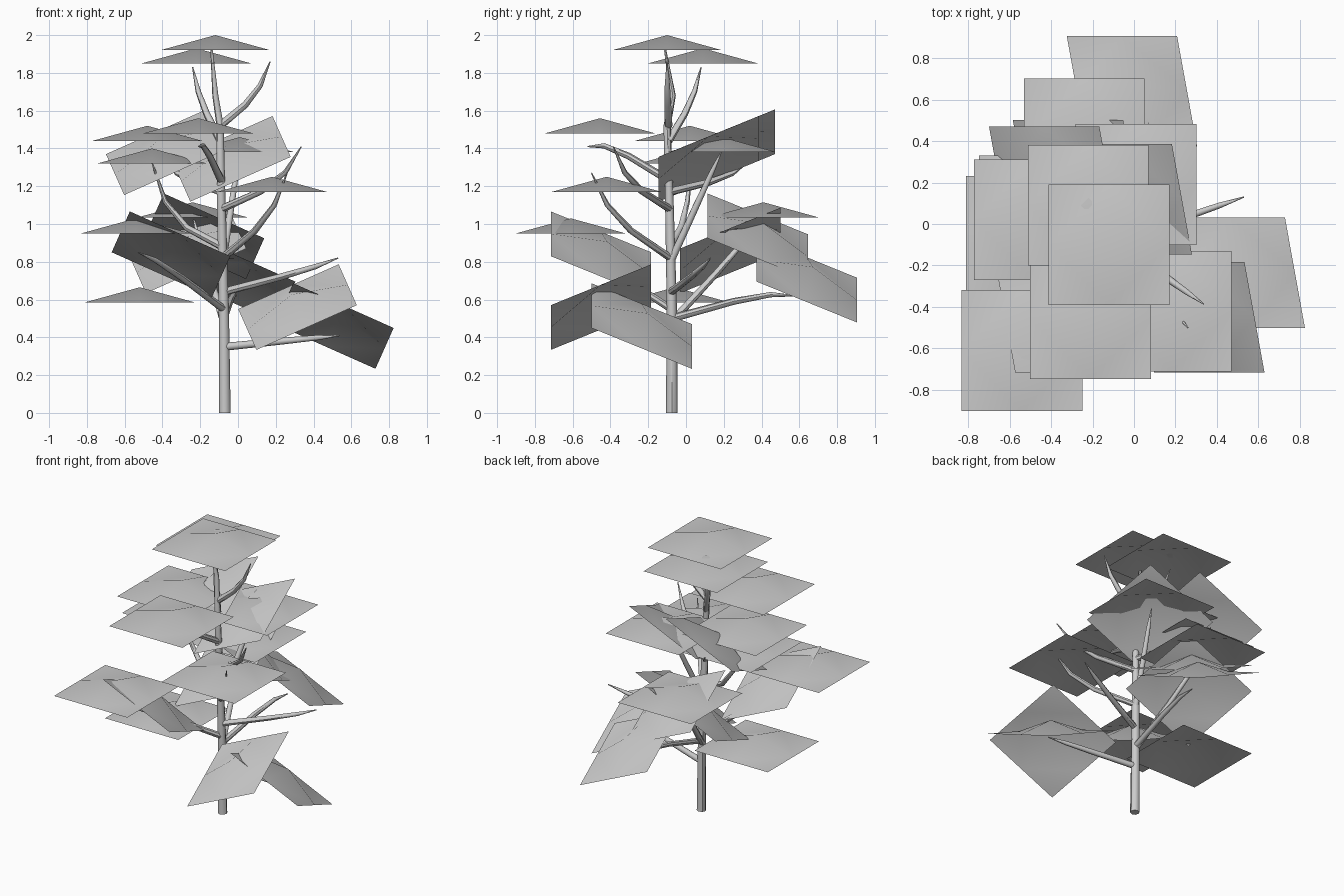
import bpy, math
from mathutils import Vector, Matrix

if "Cube" in bpy.data.objects:
    bpy.data.objects.remove(bpy.data.objects["Cube"])

HALF, RISE, TILT = 0.291, 0.08, math.radians(24)


def limb(name, points, radii):
    """Tapered eight-sided tube through the points."""
    cu = bpy.data.curves.new(name, 'CURVE')
    cu.dimensions = '3D'
    cu.bevel_depth = 1.0
    cu.bevel_resolution = 2
    cu.use_fill_caps = True
    sp = cu.splines.new('POLY')
    sp.points.add(len(points) - 1)
    for p, co, r in zip(sp.points, points, radii):
        p.co = (*co, 1)
        p.radius = r
    ob = bpy.data.objects.new(name, cu)
    bpy.context.collection.objects.link(ob)
    bpy.ops.object.select_all(action='DESELECT')
    ob.select_set(True)
    bpy.context.view_layer.objects.active = ob
    bpy.ops.object.convert(target='MESH')
    bpy.ops.object.shade_smooth_by_angle(angle=math.radians(45))


def branch(name, z, end, sag):
    """Limb from the trunk at height z to its tip, hanging by sag."""
    start, end = Vector((-.065 - .02 * z, -.07 - .015 * z, z)), Vector(end)
    drop = Vector((0, 0, sag))
    points = [start, start.lerp(end, .5) - drop, start.lerp(end, .8) - drop, end]
    limb(name, points, [.021, .018, .014, .003])


def leaf_card(name, centre, tilt):
    """Square sheet of 2 x 2 cells with the middle point raised."""
    rot = Matrix.Rotation(-tilt * TILT, 3, 'Y') @ Matrix.Rotation(tilt * TILT, 3, 'X')

    def at(i, j):
        return rot @ Vector((i * HALF, j * HALF, 0 if i or j else RISE)) + Vector(centre)

    verts, faces = [], []
    for sx in (-1, 1):
        for sy in (-1, 1):
            n = len(verts)
            ring = [at(0, 0), at(sx, 0), at(sx, sy), at(0, sy)]
            verts += ring if sx * sy > 0 else [ring[0], ring[3], ring[2], ring[1]]
            faces += [(n, n + 1, n + 3), (n + 1, n + 2, n + 3)]
    me = bpy.data.meshes.new(name)
    me.from_pydata(verts, [], faces)
    bm_merge(me)
    for p in me.polygons:
        p.use_smooth = True
    bpy.context.collection.objects.link(bpy.data.objects.new(name, me))


def bm_merge(me):
    """Joins the corners shared by neighbouring cells."""
    import bmesh
    bm = bmesh.new()
    bm.from_mesh(me)
    bmesh.ops.remove_doubles(bm, verts=bm.verts, dist=.001)
    bm.to_mesh(me)
    bm.free()


# Trunk
limb("trunk",
     [(-.07, -.075, 0), (-.075, -.075, .55), (-.09, -.09, 1.2), (-.095, -.1, 1.52),
      (-.12, -.07, 1.68), (-.14, -.11, 1.92)],
     [.031, .027, .022, .019, .016, .006])

# Branches: height on the trunk, tip, sag
branch("low_right_branch", .35, (.54, -.23, .41), 0)
branch("side_right_branch", .64, (.53, .13, .82), .01)
branch("front_right_branch", 1.08, (.335, -.385, 1.41), .07)
branch("lower_front_branch", .82, (.26, -.5, 1.27), .08)
branch("upper_front_branch", 1.23, (-.21, -.52, 1.41), -.04)
branch("top_right_branch", 1.52, (.17, -.1, 1.86), .06)
branch("top_left_branch", 1.44, (-.24, .08, 1.83), .05)
branch("upper_back_branch", 1.17, (-.38, .33, 1.33), .03)
branch("back_left_branch", .48, (-.24, .41, 1.05), .02)
branch("low_back_branch", .5, (-.01, .58, .62), -.03)
branch("upright_branch", .8, (.01, .19, 1.39), 0)
branch("upper_left_branch", .88, (-.46, .03, 1.34), .13)
branch("front_left_branch", .55, (-.53, -.6, .85), -.02)

# Leaf sheets: level ones
level = [(-.12, -.1, 1.92), (-.22, .09, 1.85), (-.48, .02, 1.44), (-.21, -.455, 1.48),
         (-.455, .04, 1.32), (.01, .19, 1.38), (.18, -.42, 1.17), (-.54, -.61, .95),
         (-.24, .41, 1.035), (-.52, -.06, .585)]
for n, c in enumerate(level, 1):
    leaf_card(f"level_leaf_{n}", c, 0)

# Leaf sheets: leaning up towards the back right, then leaning down
up = [(.315, -.45, .56), (-.035, .12, 1.345), (-.385, .205, 1.38), (-.27, .235, .86)]
down = [(.51, -.235, .46), (-.355, -.45, .84), (-.175, .38, .935), (-.01, .64, .705)]
for n, (u, d) in enumerate(zip(up, down), 1):
    leaf_card(f"rising_leaf_{n}", u, 1)
    leaf_card(f"falling_leaf_{n}", d, -1)
